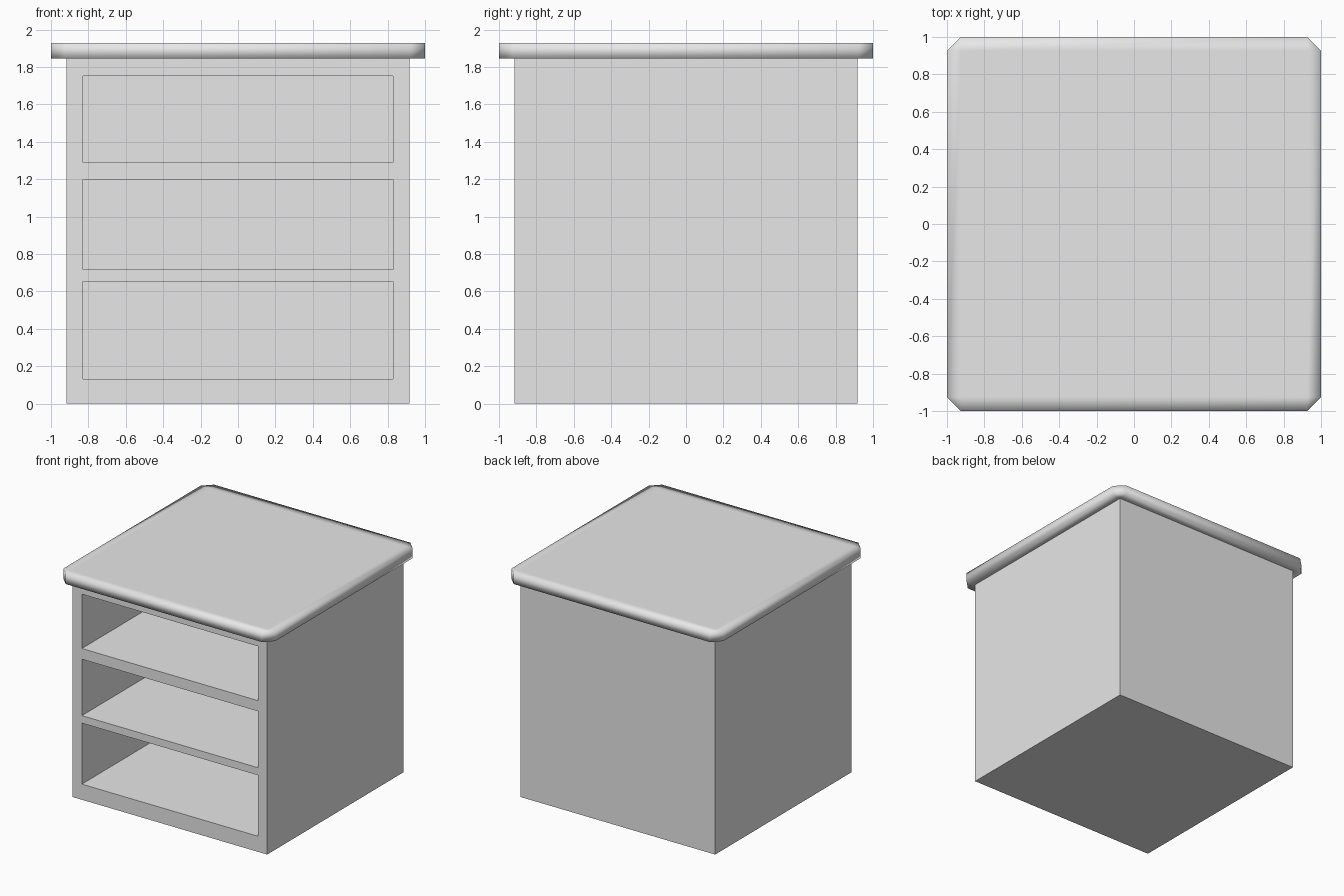
import bpy
import bmesh
from mathutils import Vector

old = bpy.data.objects.get("Cube")
if old:
    bpy.data.objects.remove(old, do_unlink=True)

HALF = 0.917          # half width of the cabinet body
BODY_TOP = 1.845
TOP = 1.928
OPEN_X = 0.83         # half width of the openings
OPENINGS = [(0.133, 0.653), (0.717, 1.198), (1.289, 1.752)]
RIM = 0.925           # inner line of the worktop border

# One plain grey for everything
grey = bpy.data.materials.new("plain_grey")
grey.use_nodes = True
colour = (0.8, 0.8, 0.8, 1)
grey.diffuse_color = colour
grey.node_tree.nodes["Principled BSDF"].inputs["Base Color"].default_value = colour


def add_object(name, bm, smooth=False):
    bmesh.ops.recalc_face_normals(bm, faces=bm.faces[:])
    for f in bm.faces:
        f.smooth = smooth
    mesh = bpy.data.meshes.new(name)
    bm.to_mesh(mesh)
    bm.free()
    mesh.materials.append(grey)
    obj = bpy.data.objects.new(name, mesh)
    bpy.context.collection.objects.link(obj)
    return obj


# Cabinet body: a box whose front is cut into a frame
bm = bmesh.new()
bmesh.ops.create_cube(bm, size=1)
bmesh.ops.scale(bm, vec=(2 * HALF, 2 * HALF, BODY_TOP), verts=bm.verts[:])
bmesh.ops.translate(bm, vec=(0, 0, BODY_TOP / 2), verts=bm.verts[:])


def front_faces():
    return [f for f in bm.faces if f.calc_center_median().y < -HALF + 0.001]


cuts = [(Vector((x, 0, 0)), Vector((1, 0, 0))) for x in (-OPEN_X, OPEN_X)]
cuts += [(Vector((0, 0, z)), Vector((0, 0, 1))) for pair in OPENINGS for z in pair]
for point, normal in cuts:
    faces = front_faces()
    edges = {e for f in faces for e in f.edges}
    verts = {v for f in faces for v in f.verts}
    bmesh.ops.bisect_plane(bm, geom=[*verts, *edges, *faces], plane_co=point, plane_no=normal)

# Push each opening back to form a compartment
for low, high in OPENINGS:
    for f in front_faces():
        c = f.calc_center_median()
        if abs(c.x) < OPEN_X and low < c.z < high:
            result = bmesh.ops.extrude_discrete_faces(bm, faces=[f])
            back = result["faces"][0]
            bmesh.ops.translate(bm, vec=(0, 2 * HALF - 0.09, 0), verts=back.verts[:])
add_object("cabinet_body", bm)

# Worktop: bordered slab with clipped corners, softly shaded all over
bm = bmesh.new()
lines = [-1, -RIM, RIM, 1]
grid = {}
for i, x in enumerate(lines):
    for j, y in enumerate(lines):
        if abs(x) < 1 or abs(y) < 1:
            grid[i, j] = bm.verts.new((x, y, BODY_TOP))
for i in range(3):
    for j in range(3):
        ring = [(i, j), (i + 1, j), (i + 1, j + 1), (i, j + 1)]
        bm.faces.new([grid[k] for k in ring if k in grid])
result = bmesh.ops.extrude_face_region(bm, geom=bm.faces[:], use_keep_orig=True)
upper = [g for g in result["geom"] if isinstance(g, bmesh.types.BMVert)]
bmesh.ops.translate(bm, vec=(0, 0, TOP - BODY_TOP), verts=upper)
add_object("worktop", bm, smooth=True)
